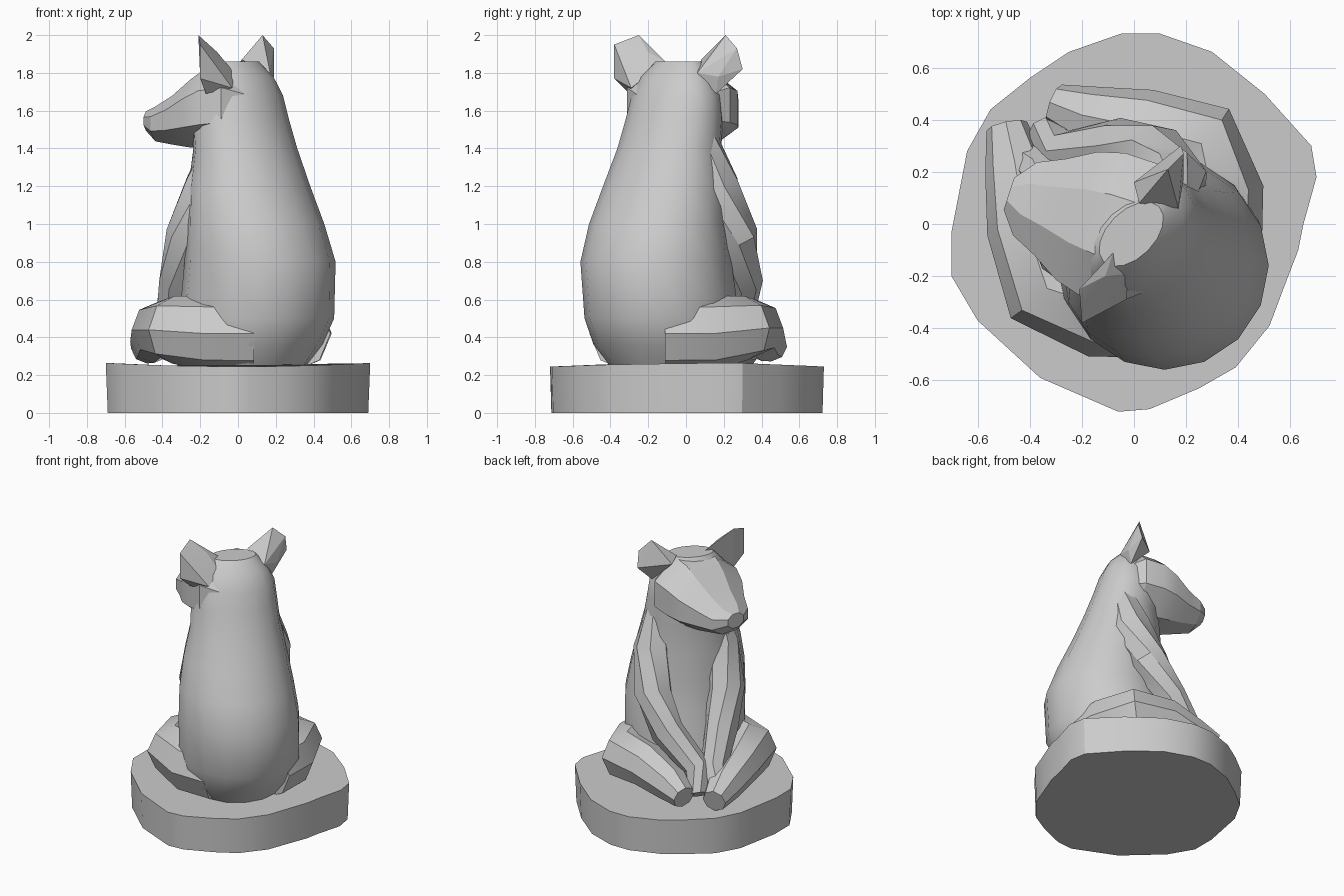
import bpy, bmesh, math
from mathutils import Vector

cube = bpy.data.objects.get("Cube")
if cube:
    bpy.data.objects.remove(cube, do_unlink=True)

stone = bpy.data.materials.new("grey_stone")
stone.use_nodes = True
grey = (0.6, 0.6, 0.6, 1)
stone.diffuse_color = grey
stone.node_tree.nodes["Principled BSDF"].inputs["Base Color"].default_value = grey

S = math.sqrt(0.5)
UP = Vector((0, 0, 1))


def turned(u, f, z):
    """Body frame: u sideways, f forwards; the bear sits turned on its base."""
    return Vector((-S * (u + f), S * (f - u), z))


def finish(name, bm, angle):
    bmesh.ops.recalc_face_normals(bm, faces=bm.faces)
    mesh = bpy.data.meshes.new(name)
    bm.to_mesh(mesh)
    bm.free()
    mesh.materials.append(stone)
    ob = bpy.data.objects.new(name, mesh)
    bpy.context.collection.objects.link(ob)
    bpy.ops.object.select_all(action='DESELECT')
    ob.select_set(True)
    bpy.context.view_layer.objects.active = ob
    bpy.ops.object.shade_smooth_by_angle(angle=math.radians(angle))


def loft(name, rings, angle=32):
    """Skin a list of equal-length point rings and cap both ends."""
    bm = bmesh.new()
    loops = [[bm.verts.new(p) for p in ring] for ring in rings]
    n = len(loops[0])
    for a, b in zip(loops, loops[1:]):
        for i in range(n):
            j = (i + 1) % n
            bm.faces.new((a[i], a[j], b[j], b[i]))
    bm.faces.new(loops[0])
    bm.faces.new(loops[-1])
    finish(name, bm, angle)


def ellipse(centre, a, b, sides, phase=0.0):
    turns = [2 * math.pi * (i + phase) / sides for i in range(sides)]
    return [centre + a * math.cos(t) + b * math.sin(t) for t in turns]


def limb(name, path, sides=8):
    """Tapered tube along (u, f, z, radius) stations."""
    pts = [turned(*p[:3]) for p in path]
    rings = []
    for i, p in enumerate(path):
        along = (pts[min(i + 1, len(pts) - 1)] - pts[max(i - 1, 0)]).normalized()
        side = along.cross(UP).normalized()
        rings.append(ellipse(pts[i], side * p[3], side.cross(along) * p[3], sides))
    loft(name, rings, 35)


def hull(name, points):
    bm = bmesh.new()
    for p in points:
        bm.verts.new(p)
    bmesh.ops.convex_hull(bm, input=bm.verts)
    finish(name, bm, 15)


# Irregular round base, its top tilting up slightly at the left and right
outline = [(-.7, -.03), (-.64, .28), (-.55, .44), (-.4, .56), (-.25, .66), (-.05, .73),
           (.1, .73), (.3, .66), (.5, .5), (.68, .3), (.7, .18), (.65, 0), (.63, -.1),
           (.58, -.23), (.52, -.39), (.39, -.55), (.25, -.63), (.06, -.71), (-.06, -.72),
           (-.36, -.59), (-.6, -.37), (-.7, -.2)]
loft("round_base", [[Vector((x * .985, y * .99, 0)) for x, y in outline],
                    [Vector((x, y, .245 + .04 * x * x)) for x, y in outline]])

# Torso, from seat to crown: height, sideways centre, forward centre, half width, half depth
torso = [(.24, .03, -.06, .31, .36), (.36, .03, -.11, .38, .4), (.5, .02, -.16, .4, .42),
         (.8, .03, -.195, .4, .4), (1.0, .04, -.17, .38, .35), (1.2, .04, -.125, .345, .3),
         (1.4, .035, -.09, .3, .25), (1.56, .035, -.05, .285, .23), (1.68, .035, -.04, .27, .2),
         (1.78, .035, -.035, .22, .155), (1.86, .035, -.02, .15, .09)]
rings = []
for z, u, f, w, d in torso:
    rings.append(ellipse(turned(u, f, z), turned(w, 0, 0), turned(0, d, 0), 16))
loft("torso", rings, 40)

# Head and muzzle, turned further round than the body
facing = Vector((-.95, .31, 0))
across = Vector((.31, .95, 0))
start = Vector((0, -.04, 0))
head = [(-.1, .22, 1.44, 1.8), (0, .31, 1.39, 1.87), (.13, .31, 1.38, 1.85),
        (.23, .28, 1.39, 1.78), (.34, .21, 1.41, 1.69), (.44, .16, 1.43, 1.63),
        (.505, .07, 1.49, 1.6)]
loft("head", [ellipse(start + facing * t + UP * (lo + hi) / 2, across * w,
                      UP * (hi - lo) / 2, 8, .5) for t, w, lo, hi in head], 25)

# Pointed ears
hull("right_ear", [(-.08, -.11, 1.86), (-.02, -.19, 1.8), (-.21, -.25, 2.0), (-.2, -.38, 1.95),
                   (-.2, -.38, 1.77), (-.17, -.3, 1.69), (-.03, -.29, 1.72), (-.11, -.2, 1.91)])
hull("left_ear", [(.13, .21, 2.0), (.19, .27, 1.93), (.18, .3, 1.82), (.16, .16, 1.69),
                  (.02, .08, 1.87), (.17, .06, 1.8), (0, .16, 1.84), (.19, .17, 1.78)])

# Folded hind legs growing out of the hips, with the feet meeting in front
limb("right_hind_leg", [(.16, -.28, .42, .2), (.32, -.12, .42, .2), (.41, .07, .44, .18),
                        (.3, .29, .44, .15), (.17, .47, .38, .12), (.08, .61, .34, .08)])
limb("left_hind_leg", [(-.13, -.28, .42, .2), (-.3, -.12, .42, .2), (-.4, .05, .45, .17),
                       (-.29, .23, .45, .15), (-.17, .41, .39, .12), (-.11, .54, .35, .08)])

# Forelegs reaching down from the shoulders between the hind legs
for name, s, paw in (("right_foreleg", 1, .12), ("left_foreleg", -1, 0)):
    limb(name, [(s * .17, -.05, 1.46, .08), (s * .21, 0, 1.2, .14), (s * .24, .12, .93, .13),
                (s * .17 + paw * .2, .25, .7, .11), (paw, .38, .49, .09),
                (paw, .49, .34, .07)])
